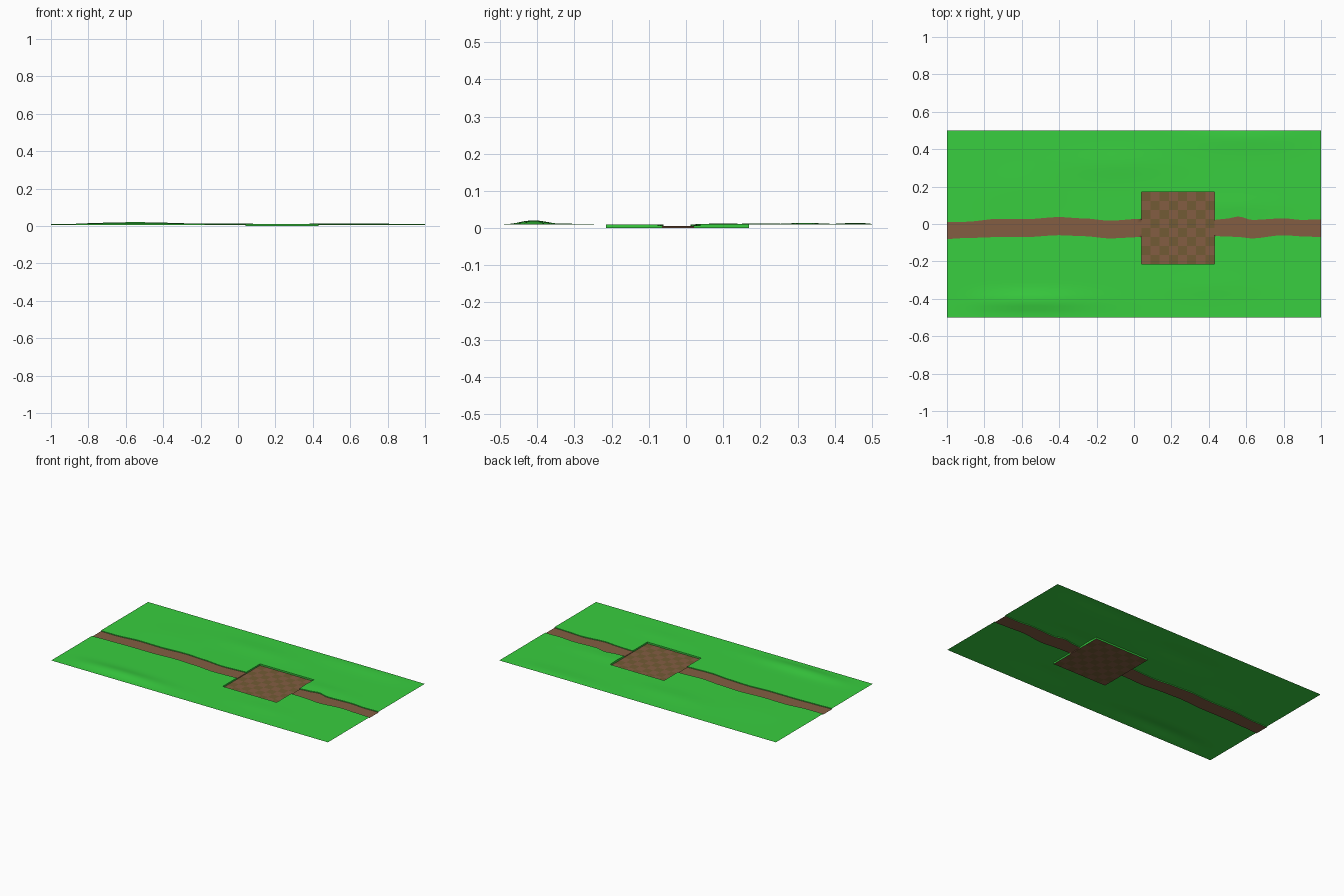
import bpy, bmesh, math

if "Cube" in bpy.data.objects:
    bpy.data.objects.remove(bpy.data.objects["Cube"])

def material(name, rgb):
    m = bpy.data.materials.new(name)
    m.diffuse_color = (*rgb, 1)
    m.use_nodes = True
    m.node_tree.nodes["Principled BSDF"].inputs["Base Color"].default_value = m.diffuse_color
    return m

GREEN = material("grass green", (0.04, 0.62, 0.05))
BROWN = material("earth brown", (0.23, 0.11, 0.055))
OLIVE = material("earth olive", (0.17, 0.105, 0.035))

# Sunken square, and path edges as (x, upper y, lower y)
X0, X1, Y0, Y1 = 0.04, 0.43, -0.215, 0.17
PATH_Z = 0.005
EDGES = [(-1, .012, -.08), (-.9, .012, -.075), (-.72, .028, -.07), (-.58, .026, -.07),
         (-.4, .037, -.06), (-.27, .03, -.065), (-.13, .018, -.077), (0.04, .028, -.07),
         (.43, .022, -.065), (.49, .028, -.066), (.56, .04, -.07), (.63, .022, -.077),
         (.8, .03, -.06), (.9, .022, -.066), (1, .025, -.07)]
HILLS = [(-.55, -.41, .3, .05, .011), (-.1, .32, .25, .07, .004), (-.6, .2, .2, .12, .002),
         (.5, .1, .25, .05, .003), (.6, .46, .3, .06, .004), (.4, -.33, .2, .06, .002)]

def edge(x, side):
    for a, b in zip(EDGES, EDGES[1:]):
        if x <= b[0] + 1e-6:
            t = (x - a[0]) / (b[0] - a[0])
            t = t * t * (3 - 2 * t)
            return a[side] + (b[side] - a[side]) * t
    return EDGES[-1][side]

def height(x, y):
    z = sum(h * math.exp(-((x - cx) / sx) ** 2 - ((y - cy) / sy) ** 2)
            for cx, cy, sx, sy, h in HILLS)
    fade = min(1, (1 - abs(x)) / 0.2) * min(1, (0.5 - abs(y)) / 0.05 + (0.5 if y > 0 else 0))
    return 0.01 + z * fade

def steps(a, b, n):
    return [a + (b - a) * i / n for i in range(n + 1)]

def sheet(bm, rows):
    grid = [[bm.verts.new(p) for p in r] for r in rows]
    out = []
    for r, s in zip(grid, grid[1:]):
        for i in range(len(r) - 1):
            out.append(bm.faces.new((r[i], s[i], s[i + 1], r[i + 1])))
    return out

def finish(name, bm, mats):
    bmesh.ops.remove_doubles(bm, verts=bm.verts, dist=1e-5)
    me = bpy.data.meshes.new(name)
    bm.to_mesh(me)
    bm.free()
    for m in mats:
        me.materials.append(m)
    ob = bpy.data.objects.new(name, me)
    bpy.context.collection.objects.link(ob)
    bpy.ops.object.select_all(action='DESELECT')
    ob.select_set(True)
    bpy.context.view_layer.objects.active = ob
    bpy.ops.object.shade_smooth_by_angle()

LEFT, MID, RIGHT = steps(-1, X0, 40), steps(X0, X1, 16), steps(X1, 1, 24)

# Grass with gentle hills and steep banks around the path and square
bm = bmesh.new()
for side, rim, sq in ((1, 0.5, Y1), (2, -0.5, Y0)):
    def ground(xs, ya, yb, n):
        rows = []
        for x in xs:
            b = yb(x)
            rows.append([(x, y, height(x, y)) for y in steps(ya, b, n)])
        sheet(bm, rows if side == 2 else [r[::-1] for r in rows])
    def bank(pts, bottom):
        lo = [(x, y, bottom) for x, y in pts]
        hi = [(x, y, height(x, y)) for x, y in pts]
        sheet(bm, [hi, lo] if side == 1 else [lo, hi])
    for xs in (LEFT, MID, RIGHT):
        ground(xs, rim, lambda x: sq, 14)
    for xs in (LEFT, RIGHT):
        ground(xs, sq, lambda x: edge(x, side), 6)
        bank([(x, edge(x, side)) for x in xs], PATH_Z)
    bank([(x, sq) for x in MID], 0)
    for x, flip in ((X0, 1), (X1, -1)):
        bank([(x, y) for y in steps(edge(x, side), sq, 6)][::flip], 0)
finish("grass", bm, [GREEN])

# Dirt path, with a small step down into the square
bm = bmesh.new()
for xs in (LEFT, RIGHT):
    sheet(bm, [[(x, y, PATH_Z) for y in steps(edge(x, 2), edge(x, 1), 4)] for x in xs])
for x in (X0, X1):
    pair = [[(x, y, z) for y in (edge(x, 2), edge(x, 1))] for z in (PATH_Z, 0)]
    sheet(bm, pair if x == X0 else pair[::-1])
finish("path", bm, [BROWN])

# Chequered square floor
bm = bmesh.new()
N = 8
faces = sheet(bm, [[(x, y, 0) for y in steps(Y0, Y1, N)] for x in steps(X0, X1, N)])
for i, f in enumerate(faces):
    f.material_index = (i // N + i % N) % 2
finish("chequered_floor", bm, [BROWN, OLIVE])
